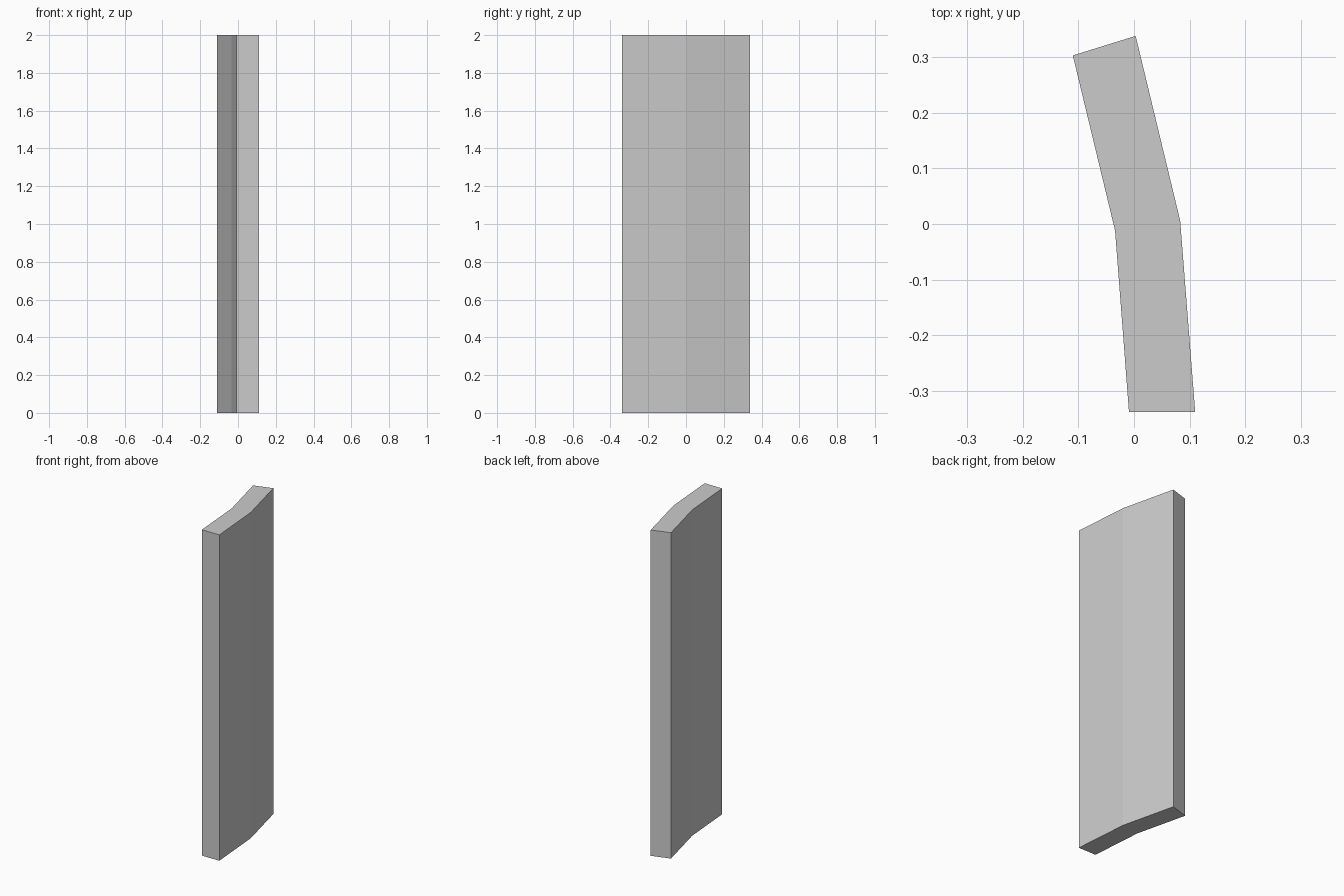
import bpy, bmesh

if "Cube" in bpy.data.objects:
    bpy.data.objects.remove(bpy.data.objects["Cube"])

# Plan outline of the bent panel, counter-clockwise from the front left corner
outline = [(-0.009, -0.338), (0.110, -0.338), (0.083, 0.006),
           (0.003, 0.338), (-0.110, 0.303), (-0.034, -0.012)]
height = 2.0

# Bent wall panel: outline extruded straight up
bm = bmesh.new()
base = bm.faces.new([bm.verts.new((x, y, 0)) for x, y in outline])
top = bmesh.ops.extrude_face_region(bm, geom=[base], use_keep_orig=True)
bmesh.ops.translate(bm, vec=(0, 0, height),
                    verts=[v for v in top["geom"] if isinstance(v, bmesh.types.BMVert)])
bmesh.ops.recalc_face_normals(bm, faces=bm.faces)

mesh = bpy.data.meshes.new("bent_panel")
bm.to_mesh(mesh)
bm.free()
bpy.context.collection.objects.link(bpy.data.objects.new("bent_panel", mesh))
